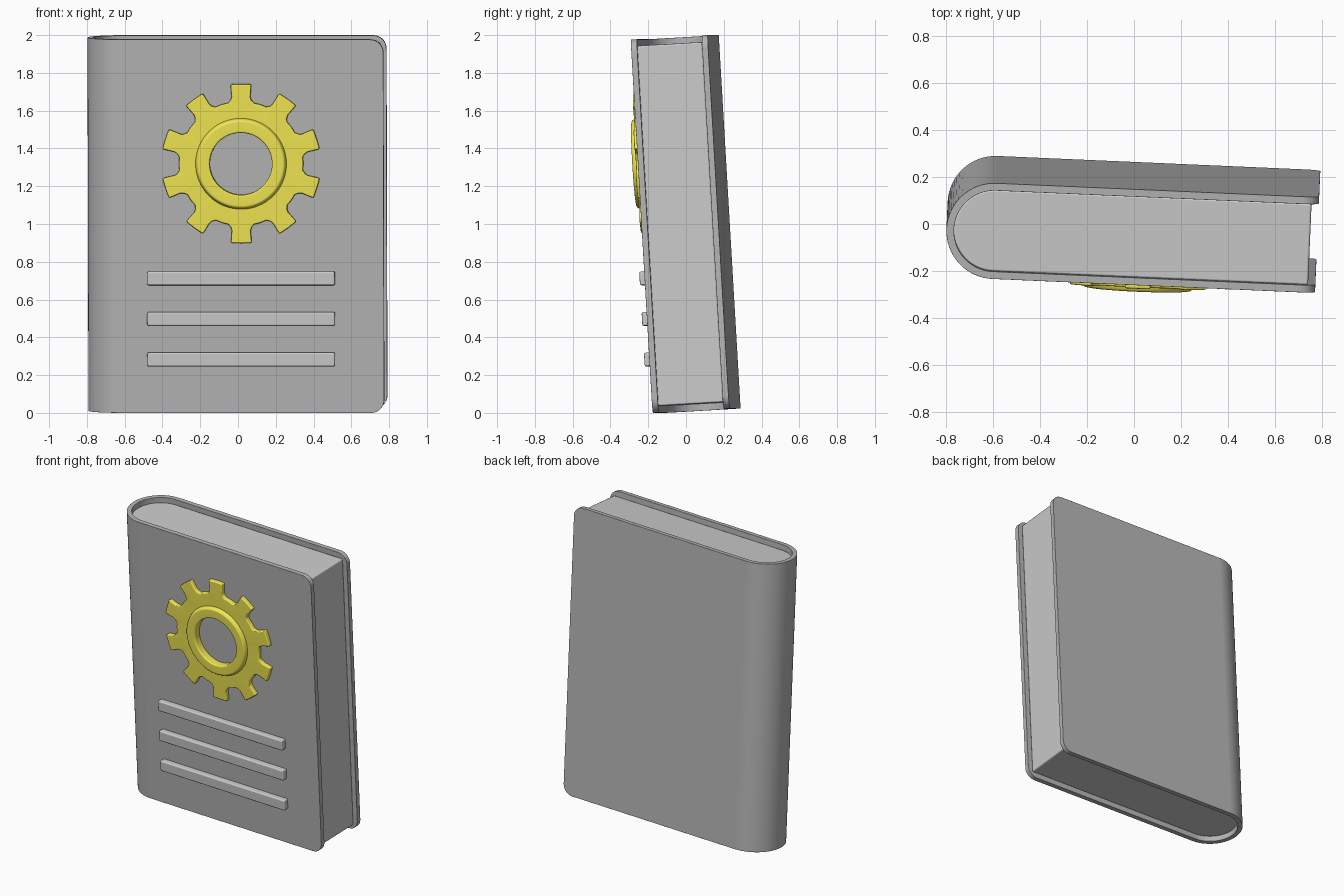
import bpy, bmesh, math
from mathutils import Matrix, Vector

if "Cube" in bpy.data.objects:
    bpy.data.objects.remove(bpy.data.objects["Cube"])

R = 0.204           # half thickness of the book = spine radius
HH = 0.99           # half height
X0, X1 = -0.795, 0.781
WALL = 0.032
LEAN = (Matrix.Translation((0, 0.002, 1.0))
        @ Matrix.Rotation(math.radians(-2.5), 4, 'Z')
        @ Matrix.Rotation(math.radians(3.35), 4, 'X'))


def material(name, r, g, b):
    m = bpy.data.materials.new(name)
    m.diffuse_color = (r, g, b, 1)
    m.use_nodes = True
    m.node_tree.nodes["Principled BSDF"].inputs["Base Color"].default_value = m.diffuse_color
    return m


yellow = material("yellow", 0.88, 0.8, 0.085)
dark_grey = material("cover_grey", 0.46, 0.46, 0.46)
mid_grey = material("page_grey", 0.55, 0.55, 0.55)


def finish(bm, name, bevel, segs=3, thick=0.0, mat=None):
    """Turn a bmesh into a leaning, bevelled, smooth-shaded object."""
    bmesh.ops.recalc_face_normals(bm, faces=bm.faces)
    me = bpy.data.meshes.new(name)
    bm.to_mesh(me)
    bm.free()
    ob = bpy.data.objects.new(name, me)
    bpy.context.collection.objects.link(ob)
    ob.matrix_world = LEAN
    if mat:
        me.materials.append(mat)
    bpy.ops.object.select_all(action='DESELECT')
    ob.select_set(True)
    bpy.context.view_layer.objects.active = ob
    bpy.ops.object.shade_smooth()
    if thick:
        s = ob.modifiers.new("thickness", 'SOLIDIFY')
        s.thickness, s.offset, s.use_even_offset = thick, -1, True
    b = ob.modifiers.new("bevel", 'BEVEL')
    b.width, b.segments, b.limit_method = bevel, segs, 'ANGLE'
    b.angle_limit = math.radians(40)
    # keep the large faces flat-looking next to the round edges
    w = ob.modifiers.new("weighted_normals", 'WEIGHTED_NORMAL')
    w.weight = 100
    return ob


def half_round(r, n=32):
    """Spine arc from the back (+y) round to the front (-y)."""
    c = X0 + R
    return [(c + r * math.cos(a), r * math.sin(a))
            for a in (math.pi / 2 + math.pi * i / n for i in range(n + 1))]


# Cover: U-shaped sheet with rounded fore-edge corners
CR = 0.07
edge = [X1 - CR + CR * math.sin(math.pi / 2 * i / 8) for i in range(9)]
path = [(x, R) for x in reversed(edge)] + half_round(R) + [(x, -R) for x in edge]
bm = bmesh.new()
cols = []
for x, y in path:
    d = max(0.0, x - (X1 - CR))
    h = HH - CR + math.sqrt(max(0.0, CR * CR - d * d))
    cols.append((bm.verts.new((x, y, -h)), bm.verts.new((x, y, h))))
for a, b in zip(cols, cols[1:]):
    bm.faces.new((a[0], b[0], b[1], a[1]))
bmesh.ops.recalc_face_normals(bm, faces=bm.faces)
bm.faces.ensure_lookup_table()
bm.normal_update()
flip = bm.faces[0].normal.y < 0     # thickness must grow inward
cover = finish(bm, "cover", 0.012, 3, WALL, dark_grey)
if flip:
    cover.data.flip_normals()

# Page block
ri = R - WALL + 0.002
bm = bmesh.new()
outline = half_round(ri) + [(0.75, -ri), (0.75, ri)]
f = bm.faces.new([bm.verts.new((x, y, -0.955)) for x, y in outline])
ext = bmesh.ops.extrude_face_region(bm, geom=[f])
bmesh.ops.translate(bm, vec=(0, 0, 1.91),
                    verts=[v for v in ext["geom"] if isinstance(v, bmesh.types.BMVert)])
finish(bm, "page_block", 0.01, 2, mat=mid_grey)

GX, GZ = 0.027, 0.333


def on_cover(u, v, d):
    return Vector((GX + u, -R - d, GZ + v))


# Gear plate: ten teeth around a hole
N = 10
half_tooth = [(0.0, 0.422), (0.055, 0.42), (0.05, 0.355), (0.055, 0.338), (0.068, 0.322)]
profile = [(-u, v) for u, v in reversed(half_tooth[1:])] + half_tooth
profile.append((0.327 * math.sin(math.pi / N), 0.327 * math.cos(math.pi / N) + 0.003))
outer = []
for k in range(N):
    t = -2 * math.pi * k / N
    c, s = math.cos(t), math.sin(t)
    outer += [(u * c - v * s, u * s + v * c) for u, v in profile]
bm = bmesh.new()
rings = []
for d in (-0.005, 0.029):
    rings.append([bm.verts.new(on_cover(u, v, d)) for u, v in outer])
    rings.append([bm.verts.new(on_cover(*(Vector(p).normalized() * 0.18), d)) for p in outer])
for a, b in ((0, 1), (1, 3), (3, 2), (2, 0)):
    for i in range(len(outer)):
        j = (i + 1) % len(outer)
        bm.faces.new((rings[a][i], rings[a][j], rings[b][j], rings[b][i]))
finish(bm, "gear_plate", 0.007, 2, mat=yellow)

# Raised hub ring
section = [(0.165, -0.005), (0.165, 0.053), (0.23, 0.053), (0.242, 0.027), (0.242, -0.005)]
SEG = 64
bm = bmesh.new()
loops = [[bm.verts.new(on_cover(r * math.cos(2 * math.pi * i / SEG),
                                r * math.sin(2 * math.pi * i / SEG), d))
          for i in range(SEG)] for r, d in section]
for a, b in zip(loops, loops[1:] + loops[:1]):
    for i in range(SEG):
        j = (i + 1) % SEG
        bm.faces.new((a[i], a[j], b[j], b[i]))
finish(bm, "gear_hub_ring", 0.009, 3, mat=yellow)

# Three raised bars below the gear
for n, z in enumerate((-0.275, -0.490, -0.705)):
    bm = bmesh.new()
    bmesh.ops.create_cube(bm, size=1, matrix=Matrix.Translation((0.025, -R - 0.0165, z))
                          @ Matrix.Diagonal((0.995, 0.043, 0.073, 1)))
    finish(bm, f"title_bar_{n + 1}", 0.009, 3)
